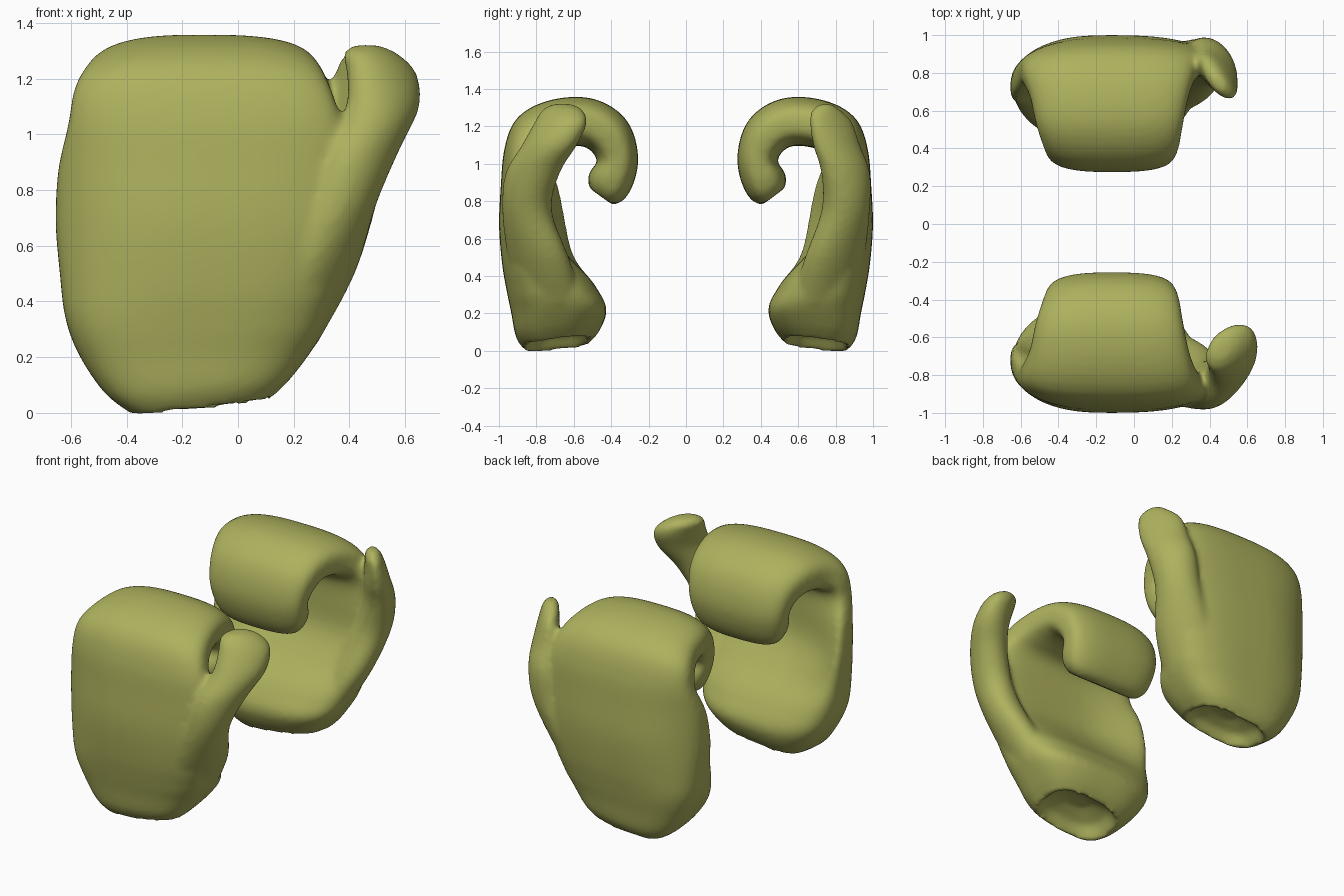
import bpy, bmesh, math
from mathutils import Vector

if "Cube" in bpy.data.objects:
    bpy.data.objects.remove(bpy.data.objects["Cube"])

olive = bpy.data.materials.new("olive green")
olive.diffuse_color = (0.42, 0.44, 0.11, 1)
olive.use_nodes = True
olive.node_tree.nodes["Principled BSDF"].inputs["Base Color"].default_value = olive.diffuse_color

# Palm and curled fingers: depth, height, x min, x max, thickness, cupping, path angle
PALM = [
    (.69, -.02, -.38, .12, .34, 0, 90),
    (.685, .06, -.48, .19, .45, 0, 90),
    (.68, .20, -.57, .27, .51, 0, 90),
    (.725, .34, -.62, .32, .47, .03, 86),
    (.81, .49, -.64, .36, .35, .12, 82),
    (.875, .68, -.655, .38, .25, .20, 88),
    (.88, .88, -.645, .39, .22, .17, 92),
    (.865, 1.05, -.61, .37, .22, .09, 104),
    (.80, 1.165, -.59, .33, .26, .05, 130),
    (.67, 1.22, -.55, .29, .26, .04, 168),
    (.52, 1.22, -.52, .26, .26, .03, 190),
    (.41, 1.15, -.485, .24, .25, .03, 226),
    (.365, 1.03, -.46, .215, .22, .02, 262),
    (.395, .93, -.44, .20, .24, .01, 286),
    (.43, .86, -.41, .17, .22, 0, 300),
    (.455, .825, -.36, .12, .15, 0, 306),
]
# Thumb: x, depth, height, long radius, short radius
THUMB_BASE = [
    (.12, .72, .25, .19, .15),
    (.27, .79, .50, .18, .13),
    (.37, .85, .75, .14, .12),
]
THUMB_WIDE = THUMB_BASE + [
    (.45, .82, .95, .16, .115),
    (.52, .73, 1.10, .165, .11),
    (.515, .67, 1.22, .16, .10),
    (.475, .66, 1.29, .12, .08),
    (.46, .66, 1.32, .05, .04),
]
THUMB_THIN = THUMB_BASE + [
    (.42, .85, .95, .15, .10),
    (.44, .80, 1.10, .15, .08),
    (.445, .77, 1.22, .14, .06),
    (.45, .745, 1.28, .10, .05),
    (.45, .74, 1.32, .04, .03),
]


def smooth_stations(rows, steps=4):
    """Catmull-Rom interpolation of every column."""
    out = []
    for i in range(len(rows) - 1):
        p = [rows[max(0, min(len(rows) - 1, i + k))] for k in (-1, 0, 1, 2)]
        for s in range(steps):
            t = s / steps
            out.append([.5 * (2 * b + (c - a) * t + (2 * a - 5 * b + 4 * c - d) * t * t
                              + (3 * b - a - 3 * c + d) * t ** 3) for a, b, c, d in zip(*p)])
    return out + [list(rows[-1])]


def power(v, p):
    return math.copysign(abs(v) ** p, v)


def palm_ring(row, n=64):
    d, z, x0, x1, th, cup, ang = row
    tx, tz = math.cos(math.radians(ang)), math.sin(math.radians(ang))
    ring = []
    for k in range(n):
        a = 2 * math.pi * k / n
        u, v = power(math.cos(a), .7), power(math.sin(a), .65)
        x = (x0 + x1) / 2 + (x1 - x0) / 2 * u
        # the little-finger edge cups inward, the thumb edge stays flat
        bend = cup * abs(u) ** 2.5 * (1 if u < 0 else .2) * (.8 + .25 * v)
        off = th / 2 * v + bend
        dd, zz = d - tz * off, z + tx * off
        # slanted wrist rim
        zz += (.12 * max(0, x + .35) + .12 * max(0, .85 - dd)) * max(0, min(1, 1 - z / .3))
        ring.append(Vector((x, dd, zz)))
    return ring


def thumb_ring(row, n=32):
    x, d, z, a, b = row
    ring = []
    for k in range(n):
        t = 2 * math.pi * k / n
        c, s = a * math.cos(t), b * math.sin(t)
        ring.append(Vector((x + .6 * c + .8 * s, d - .8 * c + .6 * s, z)))
    return ring


def loft(bm, rings):
    vs = [[bm.verts.new(p) for p in r] for r in rings]
    n = len(vs[0])
    for r, q in zip(vs, vs[1:]):
        for k in range(n):
            bm.faces.new((r[k], r[(k + 1) % n], q[(k + 1) % n], q[k]))
    bm.faces.new(vs[0][::-1])
    bm.faces.new(vs[-1])


def make_hand(name, thumb, side, squeeze):
    bm = bmesh.new()
    # hollow in the wrist end, then palm and fingers in one sweep
    hollow = [(.69, .11, -.22, -.04, .10, 0, 90), (.69, .06, -.33, .07, .28, 0, 90)]
    loft(bm, [palm_ring(r) for r in hollow + smooth_stations(PALM)])
    loft(bm, [thumb_ring(r) for r in smooth_stations(thumb)])
    for v in bm.verts:
        v.co.y = side * (1 - (1 - v.co.y) * squeeze)
    bmesh.ops.recalc_face_normals(bm, faces=bm.faces)
    me = bpy.data.meshes.new(name)
    bm.to_mesh(me)
    bm.free()
    me.materials.append(olive)
    ob = bpy.data.objects.new(name, me)
    bpy.context.collection.objects.link(ob)
    # fuse thumb and palm into one soft skin
    rm = ob.modifiers.new("fuse", 'REMESH')
    rm.mode = 'VOXEL'
    rm.voxel_size = .016
    rm.use_smooth_shade = True
    sm = ob.modifiers.new("soften", 'SMOOTH')
    sm.factor = .5
    sm.iterations = 10
    return ob


make_hand("front_hand", THUMB_WIDE, -1, 1.0)
make_hand("back_hand", THUMB_THIN, 1, .975)
